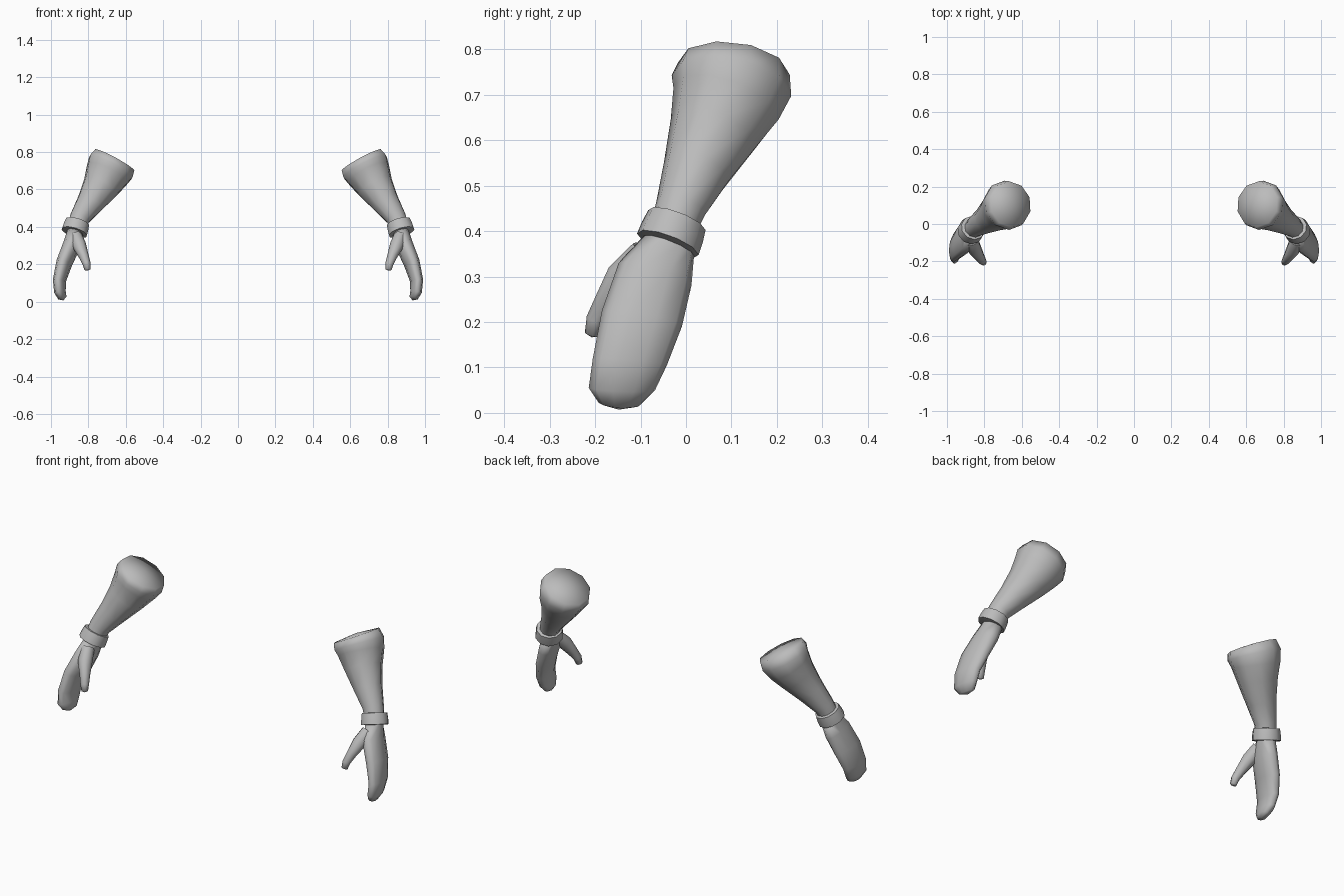
import bpy, bmesh, math
from mathutils import Vector

if "Cube" in bpy.data.objects:
    bpy.data.objects.remove(bpy.data.objects["Cube"])

grey = bpy.data.materials.new("light_grey")
grey.diffuse_color = (0.5, 0.5, 0.5, 1)
grey.use_nodes = True
grey.node_tree.nodes["Principled BSDF"].inputs["Base Color"].default_value = grey.diffuse_color


def loft(name, rings, tip=0.01, sides=10, angle=80):
    """Skin rings of (front edge, back edge, half thickness), close the ends, mirror to the other arm."""
    bm = bmesh.new()
    mids = [(a + b) / 2 for a, b, t in rings]
    loops = []
    for i, (a, b, t) in enumerate(rings):
        axis = mids[min(i + 1, len(mids) - 1)] - mids[max(i - 1, 0)]
        wide = (b - a) / 2
        thick = axis.cross(wide).normalized() * t
        loops.append([bm.verts.new(mids[i] + wide * math.cos(k * math.tau / sides)
                                   + thick * math.sin(k * math.tau / sides)) for k in range(sides)])
    for lo, hi in zip(loops, loops[1:]):
        for k in range(sides):
            n = (k + 1) % sides
            bm.faces.new((lo[k], lo[n], hi[n], hi[k]))
    # slightly domed end and flat hidden start
    peak = bm.verts.new(mids[-1] + (mids[-1] - mids[-2]).normalized() * tip)
    for k in range(sides):
        bm.faces.new((loops[-1][k], loops[-1][(k + 1) % sides], peak))
    bm.faces.new(loops[0][::-1])
    bmesh.ops.recalc_face_normals(bm, faces=bm.faces)
    mesh = bpy.data.meshes.new(name)
    bm.to_mesh(mesh)
    bm.free()
    mesh.materials.append(grey)
    obj = bpy.data.objects.new(name, mesh)
    bpy.context.collection.objects.link(obj)
    bpy.ops.object.select_all(action='DESELECT')
    obj.select_set(True)
    bpy.context.view_layer.objects.active = obj
    bpy.ops.object.shade_smooth_by_angle(angle=math.radians(angle))
    mod = obj.modifiers.new("Mirror", 'MIRROR')
    mod.use_mirror_merge = False
    return obj


def tube(path):
    """Turn (x, y, z, radius) points into round rings square to the path."""
    pts = [Vector(p[:3]) for p in path]
    rings = []
    for i, p in enumerate(path):
        axis = (pts[min(i + 1, len(pts) - 1)] - pts[max(i - 1, 0)]).normalized()
        back = Vector((0, 1, 0))
        back = (back - axis * back.dot(axis)).normalized() * p[3]
        rings.append((pts[i] - back, pts[i] + back, p[3]))
    return rings


# flared forearm, from wrist to elbow
loft("forearm", tube([
    (.867, -.032, .395, .050), (.845, -.012, .450, .056), (.790, .022, .530, .075),
    (.735, .060, .615, .100), (.700, .088, .680, .122), (.680, .100, .720, .134),
    (.660, .105, .757, .124)]), tip=.012)

# wrist cuff band
low, axis = Vector((.875, -.040, .371)), Vector((-.016, .020, .053))
loft("cuff", tube([(*(low + axis * f), r) for f, r in
                   ((-.03, .052), (0, .072), (.5, .071), (1, .067), (1.03, .050))]),
     tip=0, angle=50)

# mitten hand, from wrist to fingertips
hand = [((.875, -.088, .395), (.862, .018, .350), .044),
        ((.890, -.148, .330), (.886, .012, .280), .047),
        ((.938, -.185, .225), (.920, -.009, .190), .042),
        ((.965, -.205, .120), (.945, -.042, .105), .034),
        ((.962, -.214, .055), (.942, -.068, .050), .030),
        ((.948, -.192, .022), (.930, -.100, .018), .022)]
loft("hand", [(Vector(a), Vector(b), t) for a, b, t in hand], tip=.014)

# thumb
loft("thumb", tube([
    (.868, -.090, .350, .036), (.848, -.140, .300, .037), (.825, -.175, .245, .027),
    (.810, -.198, .205, .022), (.804, -.206, .172, .017)]), tip=.006, sides=8)
